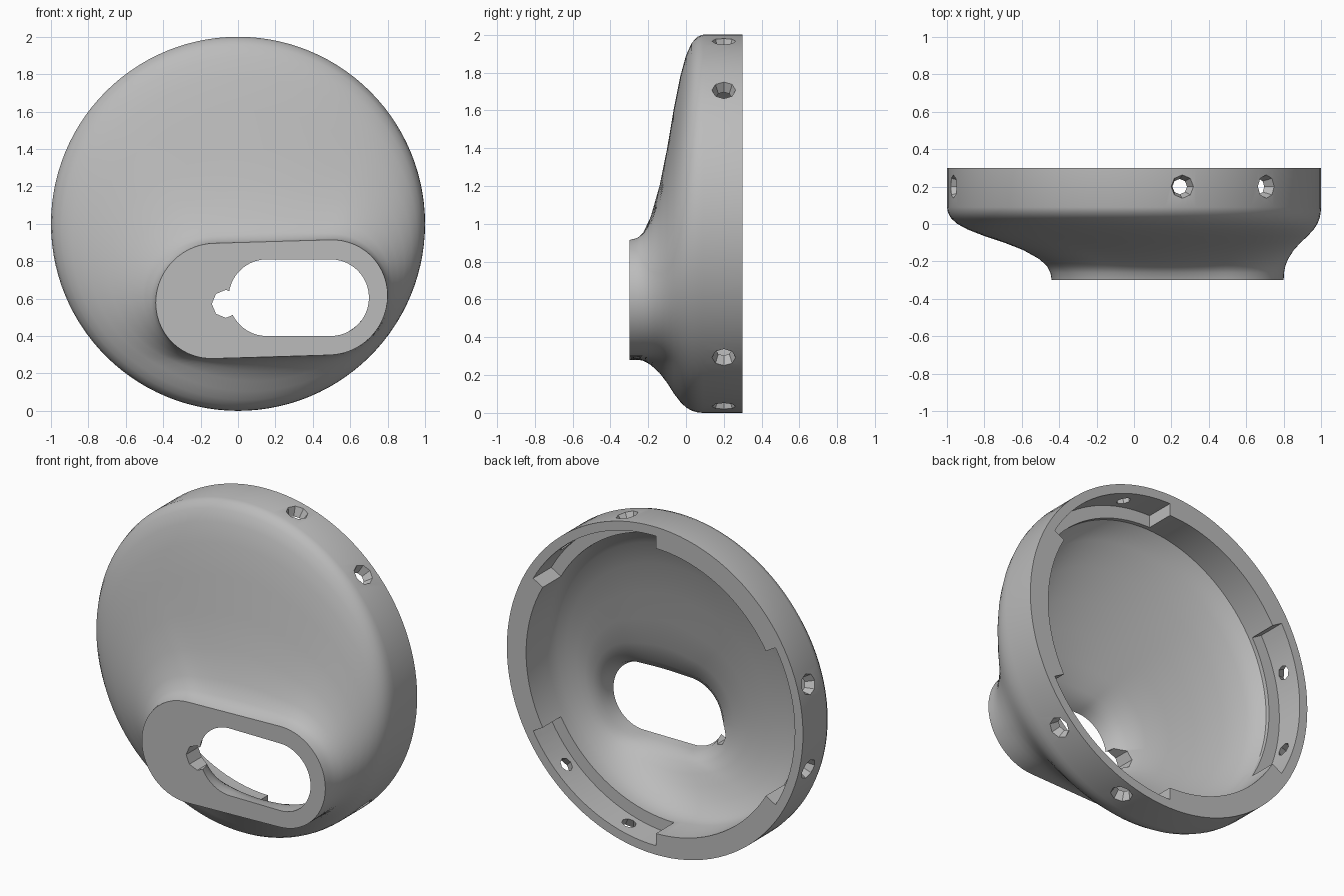
import bpy, bmesh
from math import sin, cos, pi, sqrt, radians
from mathutils import Vector, Matrix

cube = bpy.data.objects.get("Cube")
if cube:
    bpy.data.objects.remove(cube, do_unlink=True)

SEGMENTS = 112

grey = bpy.data.materials.new("plain_grey")
grey.use_nodes = True
grey.diffuse_color = (0.5, 0.5, 0.5, 1)
grey.node_tree.nodes["Principled BSDF"].inputs["Base Color"].default_value = (0.5, 0.5, 0.5, 1)


def make_object(name, bm):
    bmesh.ops.recalc_face_normals(bm, faces=bm.faces[:])
    mesh = bpy.data.meshes.new(name)
    bm.to_mesh(mesh)
    bm.free()
    mesh.materials.append(grey)
    obj = bpy.data.objects.new(name, mesh)
    bpy.context.scene.collection.objects.link(obj)
    return obj


def oval(a, cx, cz, half, r, tilt):
    """Point on a round-ended slot, by polar angle."""
    c = half - r
    ca, sa = cos(a), sin(a)
    rho = r / max(abs(sa), 1e-6)
    if abs(rho * ca) > c:
        rho = c * abs(ca) + sqrt(max(r * r - (c * sa) ** 2, 0))
    x, z = rho * ca, rho * sa
    return Vector((cx + x, cz + z + tilt * x))


def outer_slot(a):
    return oval(a, 0.18, 0.597, 0.62, 0.308, 0.03)


def inner_slot(a):
    return oval(a, 0.325, 0.605, 0.375, 0.205, 0)


def loft_ring(bm, slot, radius, t, y):
    """Ring blended from the slot (t=0) to the round rim (t=1)."""
    ring = []
    for i in range(SEGMENTS):
        a = 2 * pi * i / SEGMENTS
        circle = Vector((radius * cos(a), 1 + radius * sin(a)))
        p = slot(a).lerp(circle, t)
        ring.append(bm.verts.new((p.x, y, p.y)))
    return ring


# Dished shell: outer skin out to the rim, then inner skin back to the slot
outer_profile = [(0, -.3), (.012, -.26), (.045, -.225), (.12, -.187), (.27, -.14),
                 (.45, -.1), (.64, -.065), (.8, -.03), (.9, 0), (.96, .03),
                 (.99, .06), (1, .09), (1, .3)]
inner_profile = [(1, .3), (1, .1), (.96, .06), (.9, .025), (.75, -.03), (.55, -.08),
                 (.37, -.118), (.2, -.155), (.08, -.2), (.025, -.25), (0, -.3)]
bm = bmesh.new()
rings = [loft_ring(bm, outer_slot, 1, t, y) for t, y in outer_profile]
rings += [loft_ring(bm, inner_slot, 0.87, t, y) for t, y in inner_profile]
for a, b in zip(rings, rings[1:] + rings[:1]):
    for i in range(SEGMENTS):
        j = (i + 1) % SEGMENTS
        bm.faces.new((a[i], a[j], b[j], b[i]))
shell = make_object("shell", bm)

cutters = []


# Recesses inside the rim, three equal sectors
def sector_cutter(mid, half, r0, r1, y0, y1, steps=20):
    bm = bmesh.new()
    loops = []
    for i in range(steps + 1):
        a = mid - half + 2 * half * i / steps
        loops.append([bm.verts.new((r * cos(a), y, 1 + r * sin(a)))
                      for r, y in ((r0, y0), (r1, y0), (r1, y1), (r0, y1))])
    for a, b in zip(loops, loops[1:]):
        for k in range(4):
            m = (k + 1) % 4
            bm.faces.new((a[k], a[m], b[m], b[k]))
    bm.faces.new(loops[0])
    bm.faces.new(loops[-1][::-1])
    return make_object("recess_cutter", bm)


# Round cutter along a direction
def cone_cutter(name, centre, direction, r1, r2, depth):
    bm = bmesh.new()
    turn = Vector(direction).to_track_quat('Z', 'Y').to_matrix().to_4x4()
    bmesh.ops.create_cone(bm, cap_ends=True, segments=8, radius1=r1, radius2=r2,
                          depth=depth, matrix=Matrix.Translation(centre) @ turn)
    return make_object(name, bm)


for mid in (60, 180, 300):
    cutters.append(sector_cutter(radians(mid), radians(30.5), 0.8, 0.945, 0.125, 0.35))
    # Pair of countersunk screw holes through each recess
    for offset in (-15, 15):
        a = radians(mid + offset)
        d = Vector((cos(a), 0, sin(a)))
        centre = d * 0.97 + Vector((0, 0.2, 1))
        cutters.append(cone_cutter("screw_hole_cutter", centre, d, 0.012, 0.09, 0.2))

# Small notch at the end of the slot
cutters.append(cone_cutter("notch_cutter", (-0.065, -0.2, 0.572), (0, 1, 0), 0.075, 0.075, 0.4))

bpy.context.view_layer.objects.active = shell
for cutter in cutters:
    cutter.hide_render = True
    mod = shell.modifiers.new("cut", 'BOOLEAN')
    mod.operation = 'DIFFERENCE'
    mod.solver = 'EXACT'
    mod.object = cutter
    bpy.ops.object.modifier_apply(modifier=mod.name)
    bpy.data.objects.remove(cutter, do_unlink=True)

for obj in bpy.context.selected_objects:
    obj.select_set(False)
shell.select_set(True)
bpy.ops.object.shade_smooth_by_angle(angle=radians(32))
